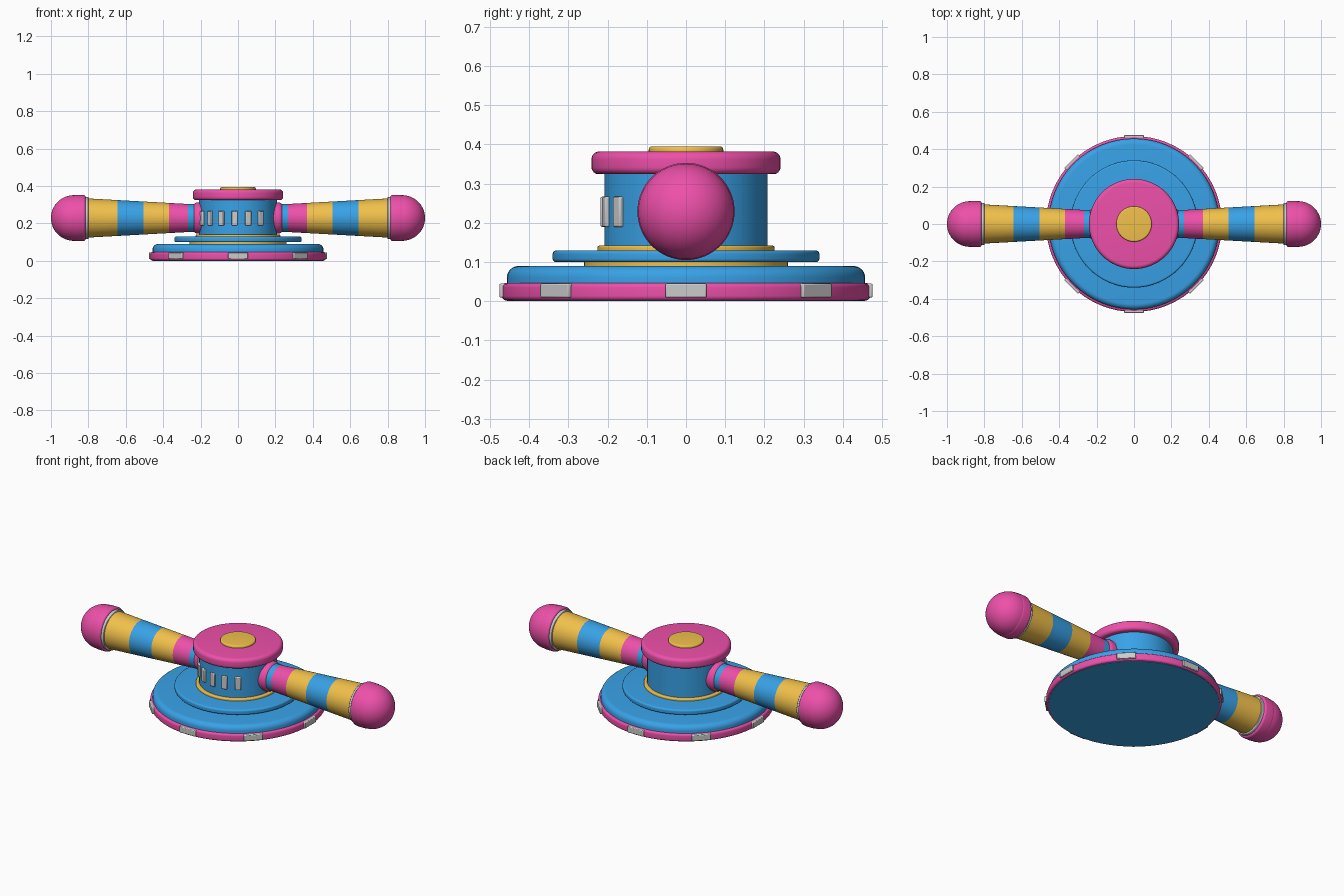
import bpy, bmesh
from math import sin, cos, pi, radians
from mathutils import Matrix, Vector

if "Cube" in bpy.data.objects:
    bpy.data.objects.remove(bpy.data.objects["Cube"])

SEG = 64
ARM_Z = 0.229


def material(name, color):
    m = bpy.data.materials.new(name)
    m.diffuse_color = (*color, 1)
    m.use_nodes = True
    m.node_tree.nodes["Principled BSDF"].inputs["Base Color"].default_value = m.diffuse_color
    return m


PINK = material("pink", (0.85, 0.08, 0.40))
BLUE = material("blue", (0.04, 0.36, 0.80))
YELLOW = material("yellow", (0.88, 0.53, 0.07))


def finish(name, bm, mats=()):
    bmesh.ops.recalc_face_normals(bm, faces=bm.faces)
    mesh = bpy.data.meshes.new(name)
    bm.to_mesh(mesh)
    bm.free()
    ob = bpy.data.objects.new(name, mesh)
    bpy.context.collection.objects.link(ob)
    for m in mats:
        mesh.materials.append(m)
    bpy.ops.object.select_all(action='DESELECT')
    ob.select_set(True)
    bpy.context.view_layer.objects.active = ob
    bpy.ops.object.shade_smooth_by_angle(angle=radians(35))
    return ob


def lathe(name, profile, mats=(), bands=None, arm=False):
    """Revolve (radius, height) points around z, or around the arm axis (mirrored)."""
    bm = bmesh.new()
    rings = []
    for r, h in profile:
        if r < 1e-5:
            pts = [(0, 0, h)]
        else:
            pts = [(r * cos(2 * pi * i / SEG), r * sin(2 * pi * i / SEG), h) for i in range(SEG)]
        if arm:
            pts = [(z, x, y + ARM_Z) for x, y, z in pts]
        rings.append([bm.verts.new(p) for p in pts])
    for k, (a, b) in enumerate(zip(rings, rings[1:])):
        for i in range(SEG):
            j = (i + 1) % SEG
            if len(a) == 1:
                f = bm.faces.new((a[0], b[i], b[j]))
            elif len(b) == 1:
                f = bm.faces.new((a[i], a[j], b[0]))
            else:
                f = bm.faces.new((a[i], a[j], b[j], b[i]))
            if bands:
                f.material_index = bands[k]
    for ring in (rings[0], rings[-1]):
        if len(ring) > 1:
            bm.faces.new(ring)
    ob = finish(name, bm, mats)
    if arm:
        ob.modifiers.new("other_side", 'MIRROR')
    return ob


def rounded(r, h0, h1, low, high, n=6):
    """Profile of a disc with rounded lower and upper rims."""
    p = []
    for rad, h, start in ((low, h0 + low, -pi / 2), (high, h1 - high, 0)):
        if rad == 0:
            p.append((r, h))
        else:
            p += [(r - rad + rad * cos(start + pi / 2 * i / n),
                   h + rad * sin(start + pi / 2 * i / n)) for i in range(n + 1)]
    return p


# Stepped base, column and lid
lathe("base_plate", rounded(0.457, 0, 0.09, 0, 0.03), [BLUE])
lathe("base_rim", rounded(0.47, 0.002, 0.047, 0.012, 0.012), [PINK])
lathe("lower_trim", rounded(0.26, 0.08, 0.105, 0, 0), [YELLOW])
lathe("turntable", rounded(0.34, 0.1, 0.13, 0.008, 0.01), [BLUE])
lathe("upper_trim", rounded(0.226, 0.12, 0.142, 0, 0.006), [YELLOW])
lathe("column", rounded(0.208, 0.13, 0.34, 0, 0), [BLUE])
lathe("lid", rounded(0.241, 0.324, 0.382, 0.018, 0.02), [PINK])
lathe("lid_button", rounded(0.095, 0.37, 0.395, 0, 0.008), [YELLOW])


def blocks(name, angles, radius, z, size, bevel):
    """Small rounded blocks placed around the z axis; angle 0 is the front."""
    bm = bmesh.new()
    for a in angles:
        m = (Matrix.Rotation(radians(a), 4, 'Z') @ Matrix.Translation((0, -radius, z))
             @ Matrix.Diagonal((*size, 1)))
        bmesh.ops.create_cube(bm, size=1, matrix=m)
    ob = finish(name, bm)
    mod = ob.modifiers.new("soft_edges", 'BEVEL')
    mod.width = bevel
    mod.segments = 2


# Grey tabs on the rim and vent slots on the column
blocks("rim_tabs", range(0, 360, 45), 0.465, 0.027, (0.105, 0.022, 0.036), 0.004)
blocks("column_vents", range(-65, 36, 20), 0.208, 0.228, (0.032, 0.02, 0.077), 0.004)

# Arms: shoulder collar, tapered striped tube, grey ring, rounded end cap
lathe("shoulder_collars", rounded(0.084, 0.16, 0.243, 0.01, 0.03), [PINK], arm=True)
stops = [0.15, 0.268, 0.37, 0.505, 0.645, 0.81]
tube = [(0.075 + 0.03 * max(0, x - 0.268) / 0.54, x) for x in stops]
lathe("striped_arms", tube, [BLUE, PINK, YELLOW], bands=[0, 1, 2, 0, 2], arm=True)
lathe("arm_rings", rounded(0.113, 0.80, 0.83, 0.004, 0.004), arm=True)
lathe("cap_collars", rounded(0.124, 0.815, 0.885, 0.012, 0.018), [PINK], arm=True)
dome = [(0.122, 0.85)] + [(0.122 * cos(pi / 2 * i / 16), 0.878 + 0.122 * sin(pi / 2 * i / 16))
                          for i in range(17)]
dome[-1] = (0, 1.0)
lathe("end_caps", dome, [PINK], arm=True)
